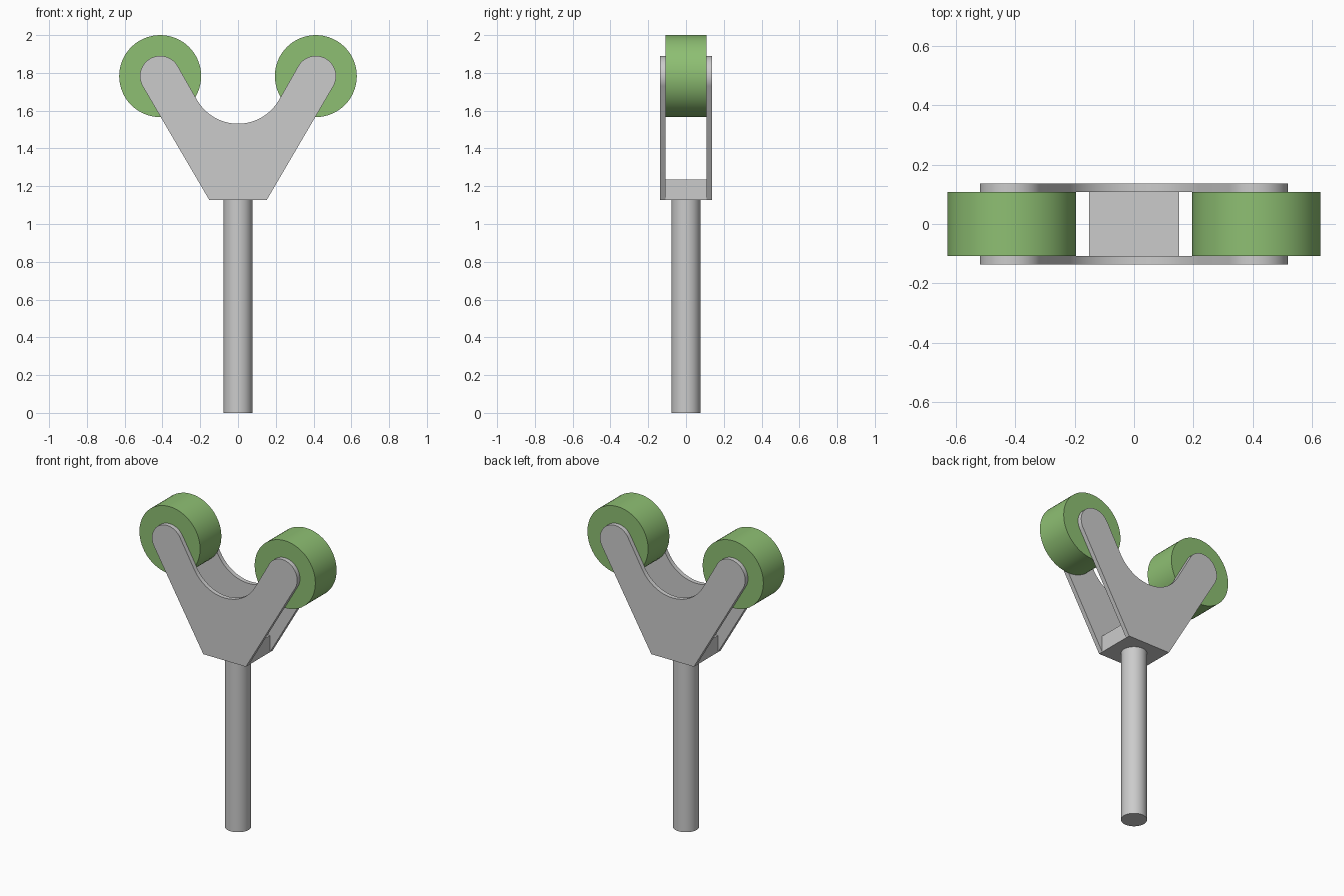
import bpy, bmesh
from math import sin, cos, radians, pi

if "Cube" in bpy.data.objects:
    bpy.data.objects.remove(bpy.data.objects["Cube"])

ROLLER_X, ROLLER_Z, ROLLER_R = 0.412, 1.783, 0.217
CAP_R = 0.107                      # rounded end of each arm
NOTCH_R = 0.25                     # round notch between the arms
BASE_X, BASE_Z = 0.152, 1.127      # lower edge of the yoke
INNER_Y, OUTER_Y = 0.1085, 0.137   # faces of the side plates


def finish(name, bm, smooth=True):
    bmesh.ops.recalc_face_normals(bm, faces=bm.faces)
    mesh = bpy.data.meshes.new(name)
    bm.to_mesh(mesh)
    bm.free()
    obj = bpy.data.objects.new(name, mesh)
    bpy.context.collection.objects.link(obj)
    if smooth:
        bpy.ops.object.select_all(action='DESELECT')
        obj.select_set(True)
        bpy.context.view_layer.objects.active = obj
        bpy.ops.object.shade_smooth_by_angle(angle=radians(30))
    return obj


def prism(name, outline, y0, y1, smooth=True):
    """Extrude an (x, z) outline from y0 to y1."""
    bm = bmesh.new()
    face = bm.faces.new([bm.verts.new((x, y0, z)) for x, z in outline])
    new = bmesh.ops.extrude_face_region(bm, geom=[face])["geom"]
    verts = [v for v in new if isinstance(v, bmesh.types.BMVert)]
    bmesh.ops.translate(bm, verts=verts, vec=(0, y1 - y0, 0))
    return finish(name, bm, smooth)


def arc(cx, cz, r, a0, a1, n):
    angles = [radians(a0 + (a1 - a0) * i / n) for i in range(n + 1)]
    return [(cx + r * cos(a), cz + r * sin(a)) for a in angles]


# Y-shaped side plates: right half outline, mirrored to the left
right = [(BASE_X, BASE_Z)]
right += arc(ROLLER_X, ROLLER_Z, CAP_R, -30, 150, 32)
right += arc(0, ROLLER_Z - 0.002, NOTCH_R, -30, -90, 20)
outline = right + [(-x, z) for x, z in reversed(right[:-1])]
prism("front_yoke_plate", outline, -OUTER_Y, -INNER_Y)
prism("back_yoke_plate", outline, INNER_Y, OUTER_Y)

# Block joining the plates
top = 1.235
prism("yoke_block", [(-BASE_X, BASE_Z), (BASE_X, BASE_Z), (BASE_X, top), (-BASE_X, top)],
      -INNER_Y, INNER_Y, smooth=False)

# Post
bm = bmesh.new()
bmesh.ops.create_cone(bm, cap_ends=True, segments=48, radius1=0.0765, radius2=0.0765, depth=BASE_Z)
bmesh.ops.translate(bm, verts=bm.verts, vec=(0, 0, BASE_Z / 2))
finish("post", bm)

# Rollers held between the arm ends
green = bpy.data.materials.new("roller_green")
green.diffuse_color = (0.27, 0.52, 0.17, 1)
green.use_nodes = True
green.node_tree.nodes["Principled BSDF"].inputs["Base Color"].default_value = green.diffuse_color
for side, sign in (("left", -1), ("right", 1)):
    ring = arc(sign * ROLLER_X, ROLLER_Z, ROLLER_R, 0, 360, 64)[:-1]
    roller = prism(side + "_roller", ring, -INNER_Y, INNER_Y)
    roller.data.materials.append(green)
